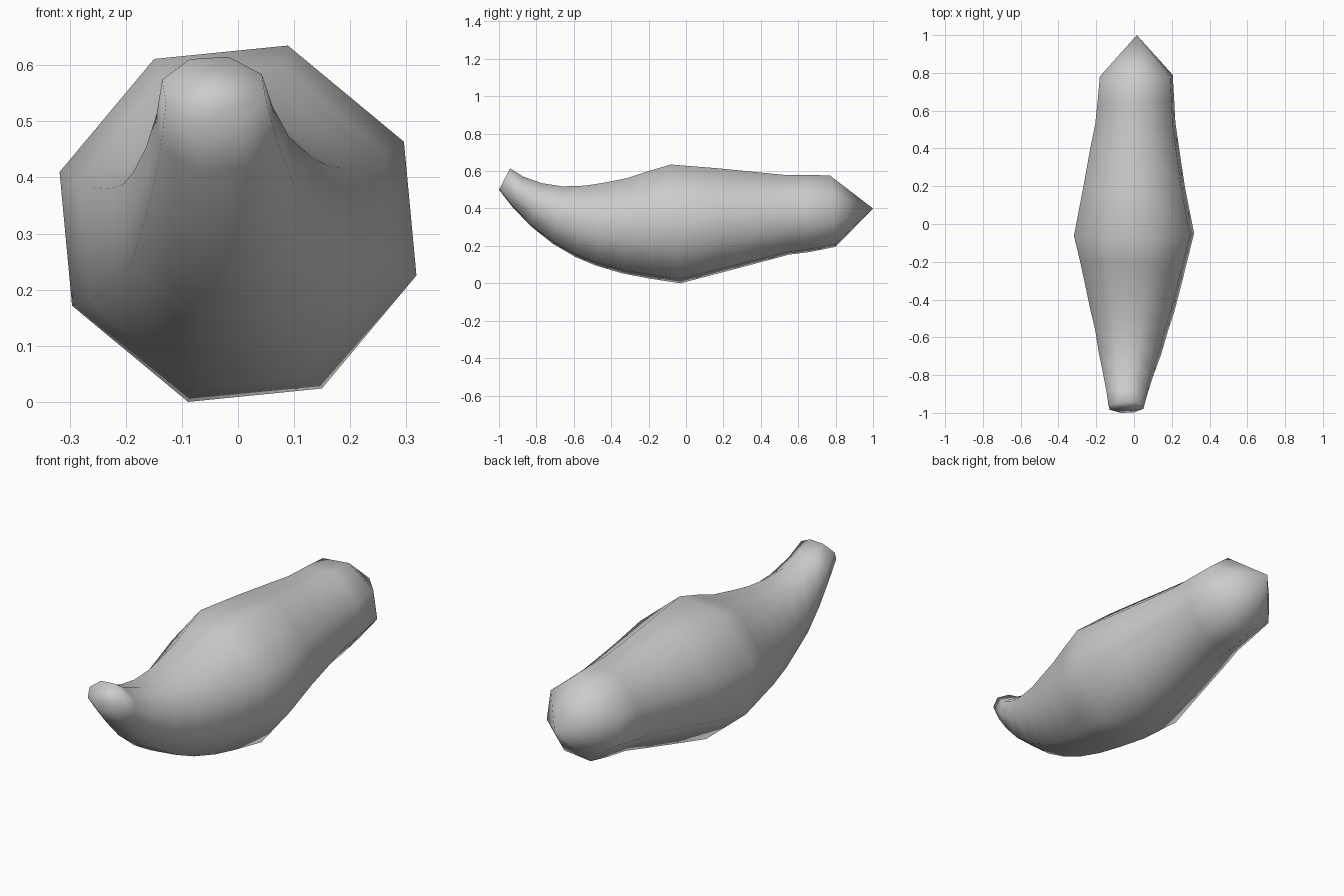
import bpy
import bmesh
from mathutils import Vector

cube = bpy.data.objects.get("Cube")
if cube:
    bpy.data.objects.remove(cube, do_unlink=True)

# Plain grey surface
grey = bpy.data.materials.new("plain_grey")
grey.use_nodes = True
colour = (0.6, 0.6, 0.6, 1.0)
grey.diffuse_color = colour
shader = next(n for n in grey.node_tree.nodes if n.type == "BSDF_PRINCIPLED")
shader.inputs["Base Color"].default_value = colour
shader.inputs["Roughness"].default_value = 0.6

# Eight-sided cross-section, slightly rolled: one half, then its opposite
half = [(0.93, 0.46), (0.28, 1.0), (-0.47, 0.925), (-1.0, 0.29)]
section = half + [(-u, -v) for u, v in half]

# Stations: lower y, lower z, upper y, upper z, centre x, half width
stations = [
    (-1.0, 0.50, -0.94, 0.615, -0.043, 0.092),
    (-0.93, 0.41, -0.87, 0.57, -0.038, 0.107),
    (-0.83, 0.305, -0.77, 0.535, -0.032, 0.132),
    (-0.71, 0.21, -0.66, 0.518, -0.022, 0.165),
    (-0.59, 0.14, -0.54, 0.522, -0.014, 0.192),
    (-0.48, 0.094, -0.44, 0.537, -0.009, 0.222),
    (-0.34, 0.053, -0.31, 0.563, -0.005, 0.254),
    (-0.20, 0.026, -0.20, 0.60, -0.002, 0.283),
    (-0.03, 0.0, -0.08, 0.635, 0.0, 0.318),
    (0.20, 0.06, 0.18, 0.614, 0.0, 0.27),
    (0.40, 0.113, 0.38, 0.594, 0.003, 0.237),
    (0.55, 0.153, 0.52, 0.58, 0.007, 0.212),
    (0.66, 0.167, 0.64, 0.58, 0.01, 0.203),
    (0.80, 0.195, 0.77, 0.576, 0.012, 0.193),
]

# Body: loft through the stations
bm = bmesh.new()
rings = []
for low_y, low_z, high_y, high_z, cx, width in stations:
    low, high = Vector((cx, low_y, low_z)), Vector((cx, high_y, high_z))
    middle, rise = (low + high) / 2, (high - low) / 2
    rings.append([bm.verts.new(middle + rise * v + Vector((width * u, 0, 0)))
                  for u, v in section])

count = len(section)
for a, b in zip(rings, rings[1:]):
    for i in range(count):
        j = (i + 1) % count
        bm.faces.new((a[i], a[j], b[j], b[i]))

# Blunt front end and pointed rear end
bm.faces.new(rings[0])
tip = bm.verts.new((0.015, 1.0, 0.4))
for i in range(count):
    bm.faces.new((rings[-1][i], rings[-1][(i + 1) % count], tip))

bmesh.ops.recalc_face_normals(bm, faces=bm.faces[:])
for face in bm.faces:
    face.smooth = True

mesh = bpy.data.meshes.new("curved_body")
bm.to_mesh(mesh)
bm.free()
mesh.materials.append(grey)
body = bpy.data.objects.new("curved_body", mesh)
bpy.context.collection.objects.link(body)
